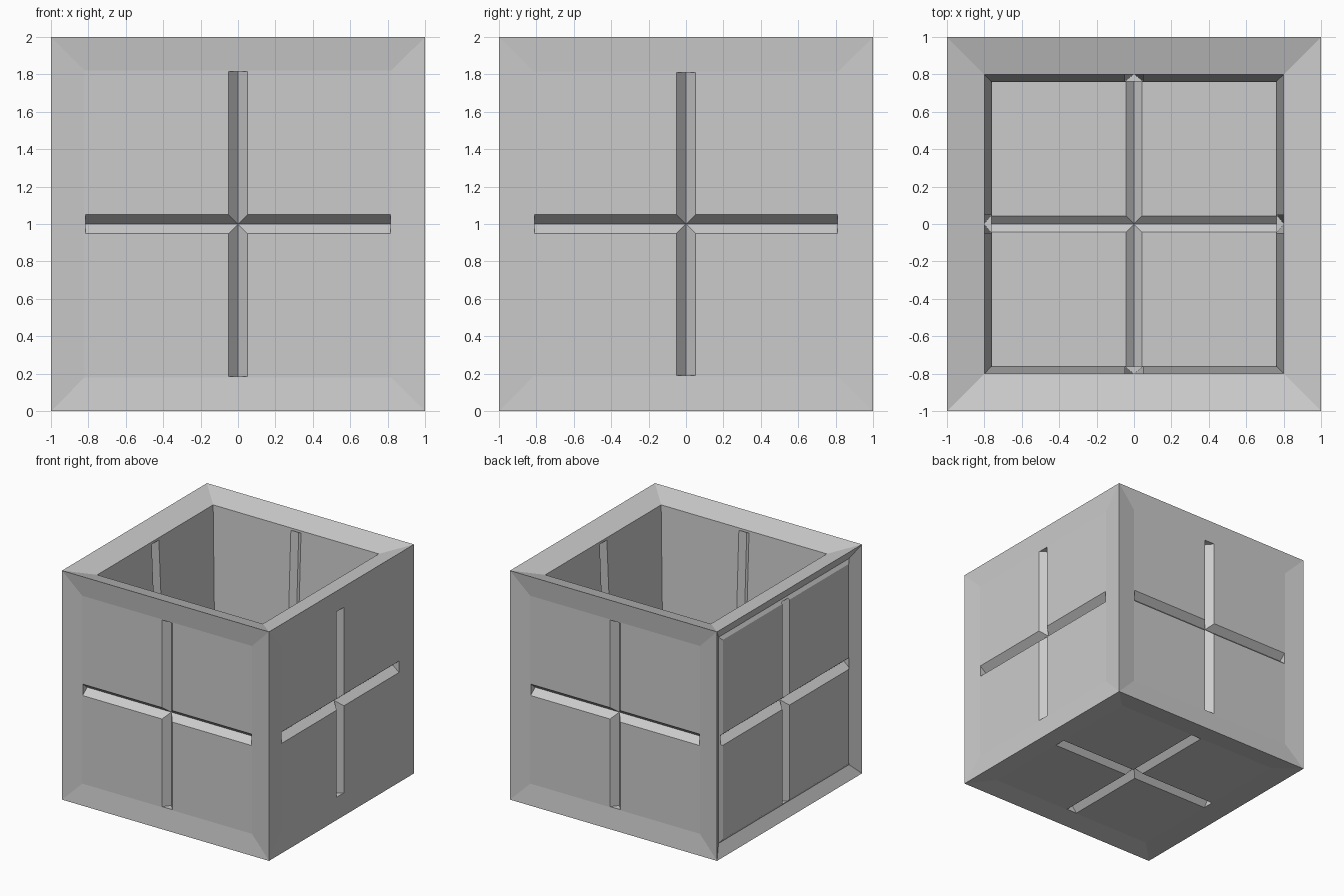
import bpy, bmesh, math
from mathutils import Vector

if "Cube" in bpy.data.objects:
    bpy.data.objects.remove(bpy.data.objects["Cube"])


def obj_from(bm, name):
    bmesh.ops.recalc_face_normals(bm, faces=bm.faces)
    me = bpy.data.meshes.new(name)
    bm.to_mesh(me)
    bm.free()
    ob = bpy.data.objects.new(name, me)
    bpy.context.collection.objects.link(ob)
    return ob


def make_box():
    """Cube with slightly dished sides and an open, tapered cavity."""
    bm = bmesh.new()
    bmesh.ops.create_cube(bm, size=2)
    bmesh.ops.translate(bm, verts=bm.verts, vec=(0, 0, 1))
    steps = [((0, -1, 0), [(0.18, -0.022)]),
             ((0, 1, 0), [(0.18, -0.022)]),
             ((1, 0, 0), [(0.185, -0.012)]),
             ((0, 0, -1), [(0.19, -0.02)]),
             # left side: deeper frame around a raised panel
             ((-1, 0, 0), [(0.1, -0.055), (0.03, 0.02)]),
             # top: sloping rim, tapered wall, straight wall down to the floor
             ((0, 0, 1), [(0.2, -0.06), (0.038, -0.9), (0.002, -0.8)])]
    for n, insets in steps:
        face = max(bm.faces, key=lambda f: f.normal.dot(Vector(n)) * f.calc_area()
                   if f.normal.dot(Vector(n)) > 0.99 else -1)
        for thickness, depth in insets:
            bmesh.ops.inset_individual(bm, faces=[face], thickness=thickness,
                                       depth=depth, use_even_offset=True)
            bm.normal_update()
    return obj_from(bm, "open_box")


def groove(origin, normal, along, half_length, half_width, depth, over=0.015):
    """Cut a V-shaped channel into the box surface."""
    o, n, a = Vector(origin), Vector(normal).normalized(), Vector(along).normalized()
    s = n.cross(a)
    w = half_width * (depth + over) / depth
    bm = bmesh.new()
    rings = []
    for e in (-half_length, half_length):
        rings.append([bm.verts.new(o + a * e + s * u + n * v)
                      for u, v in ((-w, over), (w, over), (0, -depth))])
    bm.faces.new(rings[0])
    bm.faces.new(rings[1])
    for i in range(3):
        j = (i + 1) % 3
        bm.faces.new((rings[0][i], rings[0][j], rings[1][j], rings[1][i]))
    cutter = obj_from(bm, "groove_cutter")
    mod = box.modifiers.new("cut", 'BOOLEAN')
    mod.operation = 'DIFFERENCE'
    mod.solver = 'EXACT'
    mod.object = cutter
    bpy.context.view_layer.objects.active = box
    bpy.ops.object.modifier_apply(modifier=mod.name)
    bpy.data.objects.remove(cutter)


box = make_box()

# crossed grooves on the outer sides and underside
X, Y, Z = (1, 0, 0), (0, 1, 0), (0, 0, 1)
outer = [((0, -0.978, 1), (0, -1, 0), (X, Z), 0.815),
         ((0, 0.978, 1), (0, 1, 0), (X, Z), 0.815),
         ((0.988, 0, 1), (1, 0, 0), (Y, Z), 0.81),
         ((-0.965, 0, 1), (-1, 0, 0), (Y, Z), 0.885),
         ((0, 0, 0.02), (0, 0, -1), (X, Y), 0.805)]
for origin, normal, dirs, length in outer:
    for along in dirs:
        groove(origin, normal, along, length, 0.05, 0.06)

# crossed grooves on the cavity floor
for along in (X, Y):
    groove((0, 0, 0.24), Z, along, 0.795, 0.042, 0.04)

# vertical grooves on the tapered cavity walls, just below the rim
for k in range(4):
    a = k * math.pi / 2
    c, s = round(math.cos(a)), round(math.sin(a))
    t = 0.038 / 0.9
    groove((0.78 * c, 0.78 * s, 1.48), (-c, -s, t), (c * t, s * t, 1), 0.44, 0.05, 0.04)
    groove((0.76 * c, 0.76 * s, 0.63), (-c, -s, 0), Z, 0.385, 0.045, 0.038)
